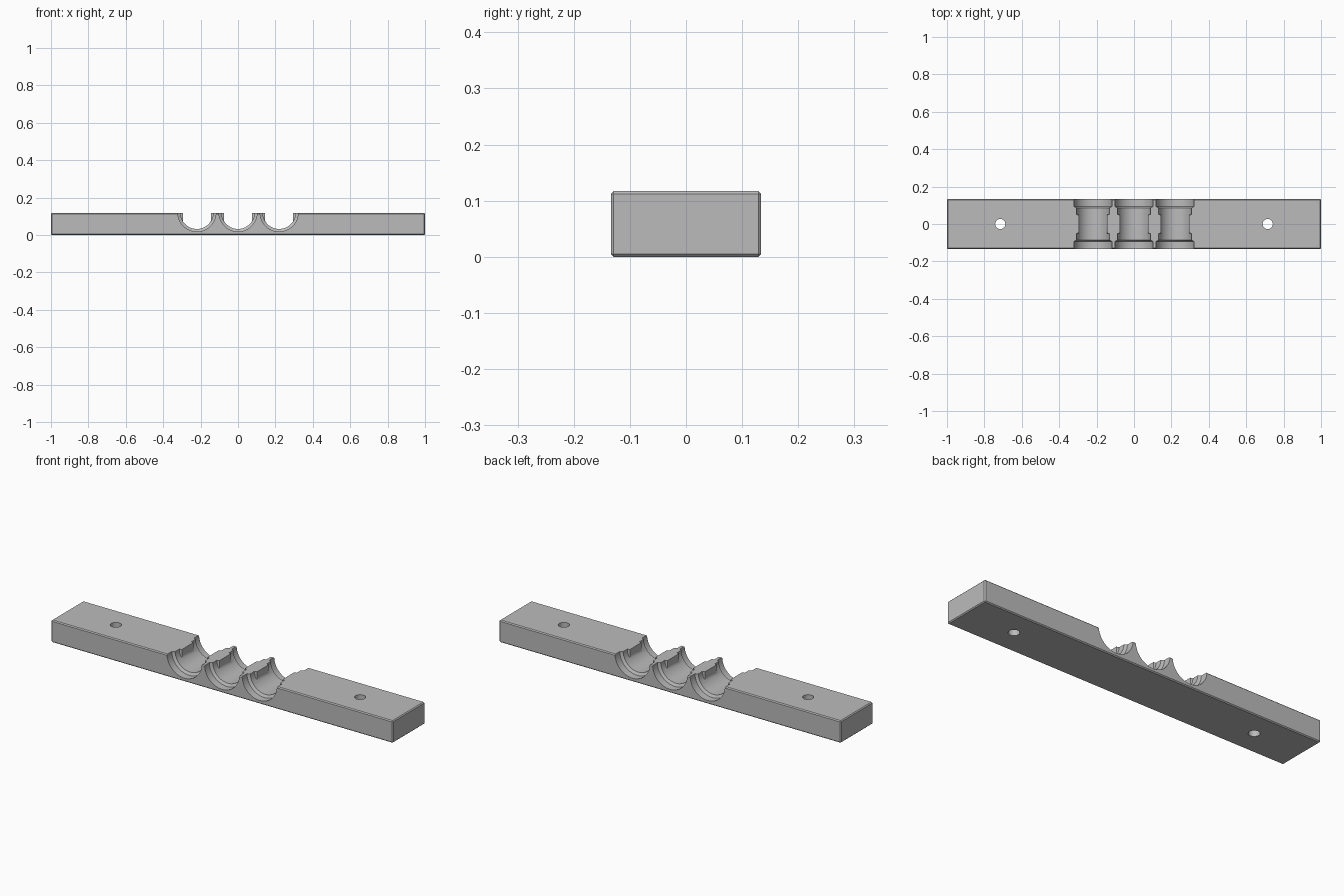
import bpy, bmesh, math

if "Cube" in bpy.data.objects:
    bpy.data.objects.remove(bpy.data.objects["Cube"], do_unlink=True)

LENGTH, DEPTH, HEIGHT = 2.0, 0.268, 0.117

grey = bpy.data.materials.new("plain grey")
grey.use_nodes = True
colour = (0.5, 0.5, 0.5, 1)
grey.diffuse_color = colour
grey.node_tree.nodes["Principled BSDF"].inputs["Base Color"].default_value = colour


def add_object(name, bm):
    bmesh.ops.recalc_face_normals(bm, faces=bm.faces)
    mesh = bpy.data.meshes.new(name)
    bm.to_mesh(mesh)
    bm.free()
    mesh.materials.append(grey)
    obj = bpy.data.objects.new(name, mesh)
    bpy.context.collection.objects.link(obj)
    return obj


def round_cutter(name, stations, x, z, along_y, segments):
    """Loft rings (position, radius, half-width limit) along y or z."""
    bm = bmesh.new()
    rings = []
    for pos, radius, limit in stations:
        ring = []
        for i in range(segments):
            a = math.tau * i / segments
            u = max(-limit, min(limit, radius * math.cos(a)))
            v = radius * math.sin(a)
            ring.append(bm.verts.new((x + u, pos, z + v) if along_y else (x + u, v, pos)))
        rings.append(ring)
    for r0, r1 in zip(rings, rings[1:]):
        for i in range(segments):
            j = (i + 1) % segments
            bm.faces.new((r0[i], r0[j], r1[j], r1[i]))
    bm.faces.new(rings[0])
    bm.faces.new(rings[-1])
    obj = add_object(name, bm)
    obj.hide_render = True
    return obj


# Chamfered bar
bm = bmesh.new()
bmesh.ops.create_cube(bm, size=1)
bmesh.ops.scale(bm, vec=(LENGTH, DEPTH, HEIGHT), verts=bm.verts)
bmesh.ops.translate(bm, vec=(0, 0, HEIGHT / 2), verts=bm.verts)
bmesh.ops.bevel(bm, geom=bm.edges[:], offset=0.005, segments=1, affect='EDGES')
bar = add_object("cradle_bar", bm)

# Stepped cradles: wide rims, narrower seat, flat pads halfway along
half = [(0.2, 0.102, 1), (0.094, 0.102, 1), (0.086, 0.088, 1),
        (0.051, 0.088, 1), (0.048, 0.088, 0.075)]
stations = [(-y, r, w) for y, r, w in half] + half[::-1]
cutters = [round_cutter("cradle_cutter", stations, x, 0.12, True, 64)
           for x in (-0.22, 0, 0.22)]

# Screw holes
cutters += [round_cutter("screw_hole_cutter", [(-0.1, 0.027, 1), (0.3, 0.027, 1)],
                         x, 0, False, 32) for x in (-0.715, 0.715)]

bpy.ops.object.select_all(action='DESELECT')
bar.select_set(True)
bpy.context.view_layer.objects.active = bar
for cutter in cutters:
    mod = bar.modifiers.new("cut", 'BOOLEAN')
    mod.operation = 'DIFFERENCE'
    mod.solver = 'EXACT'
    mod.object = cutter
    bpy.ops.object.modifier_apply(modifier=mod.name)
    bpy.data.objects.remove(cutter, do_unlink=True)

bpy.ops.object.shade_smooth_by_angle(angle=math.radians(25))
